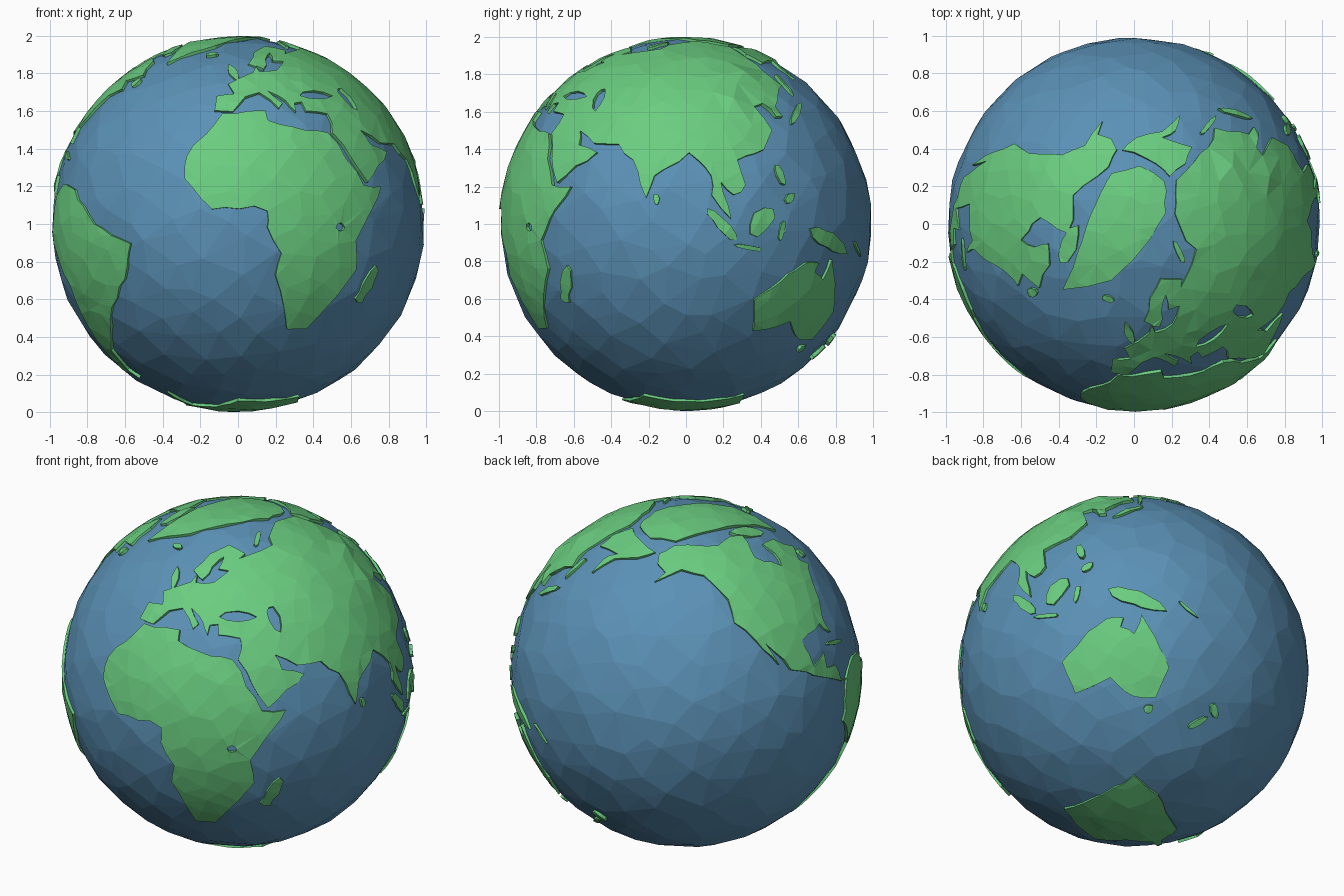
import bpy, bmesh, math, random
from mathutils import Vector
from mathutils.geometry import delaunay_2d_cdt

if "Cube" in bpy.data.objects:
    bpy.data.objects.remove(bpy.data.objects["Cube"])

random.seed(4)
OCEAN_R, LAND_R, ROOT_R = 0.989, 0.999, 0.955
CENTRE = Vector((0, 0, 1))


def material(name, rgb):
    m = bpy.data.materials.new(name)
    m.diffuse_color = (*rgb, 1)
    m.use_nodes = True
    m.node_tree.nodes["Principled BSDF"].inputs["Base Color"].default_value = m.diffuse_color
    return m


blue = material("ocean_blue", (0.105, 0.285, 0.47))
green = material("land_green", (0.145, 0.61, 0.215))


def noise(a):
    return Vector([random.uniform(-a, a) for _ in range(3)])


def scatter(n, jitter):
    """Evenly spread, jittered points on the unit sphere."""
    pts = []
    for i in range(n):
        z, a = 1 - (2 * i + 1) / n, i * 2.399963
        r = math.sqrt(1 - z * z)
        pts.append((Vector((r * math.cos(a), r * math.sin(a), z)) + noise(jitter)).normalized())
    return pts


def globe(flat):
    """lon, lat, lon, lat... to unit vectors (lon 0 faces -y)."""
    out = []
    for lon, lat in zip(flat[::2], flat[1::2]):
        a, b = math.radians(lon), math.radians(lat)
        out.append(Vector((math.cos(b) * math.sin(a), -math.cos(b) * math.cos(a), math.sin(b))))
    return out


def lozenge(lon, lat, half_len, half_wid, tilt):
    """Ragged oval outline for islands and inland seas, sizes in degrees."""
    c = globe([lon, lat])[0]
    east = Vector((0, 0, 1)).cross(c).normalized()
    north = c.cross(east)
    t, out = math.radians(tilt), []
    for i in range(8):
        a, k = i * math.tau / 8, random.uniform(0.8, 1.12)
        x = math.radians(half_len) * math.cos(a) * k
        y = math.radians(half_wid) * math.sin(a) * k
        out.append((c + east * (x * math.cos(t) - y * math.sin(t))
                    + north * (x * math.sin(t) + y * math.cos(t))).normalized())
    return out


def finish(name, bm, mat):
    for v in bm.verts:
        v.co += CENTRE
    me = bpy.data.meshes.new(name)
    bm.to_mesh(me)
    bm.free()
    me.materials.append(mat)
    bpy.context.collection.objects.link(bpy.data.objects.new(name, me))


def inside(p, loops):
    odd = False
    for loop in loops:
        for a, b in zip(loop, loop[1:] + loop[:1]):
            if (a.y > p.y) != (b.y > p.y) and p.x < a.x + (p.y - a.y) * (b.x - a.x) / (b.y - a.y):
                odd = not odd
    return odd


INNER = scatter(900, 0.035)


def height(v):
    lat, lon = math.degrees(math.asin(max(-1, min(1, v.z)))), math.degrees(math.atan2(v.x, -v.y))
    if 92 < lon < 125 and 36 < lat < 58:            # crumpled highlands
        return LAND_R + random.uniform(-0.002, 0.022)
    return LAND_R + random.uniform(-0.003, 0.003)


def land(name, outline, holes=()):
    """Faceted plate that follows the sphere, with cliff sides."""
    c = sum(outline, Vector()).normalized()
    u = c.orthogonal().normalized()
    w = c.cross(u)

    def flat(v):                                     # equal-area projection
        k = math.sqrt(2 / (1 + v.dot(c)))
        return Vector((v.dot(u) * k, v.dot(w) * k))

    def lift(q):                                     # and back to the sphere
        h = q.length_squared
        return c * (1 - h / 2) + (u * q.x + w * q.y) * math.sqrt(max(0, 1 - h / 4))

    pts, edges, loops = [], [], []
    for loop in (outline, *holes):
        dense = []
        for a, b in zip(loop, loop[1:] + loop[:1]):  # break long coasts into ragged steps
            n = max(1, math.ceil((a - b).length / 0.085))
            for i in range(n):
                p = a.lerp(b, i / n) + (noise(0.011) if i else Vector())
                dense.append(flat(p.normalized()))
        s, n = len(pts), len(dense)
        loops.append(dense)
        pts += dense
        edges += [(s + i, s + (i + 1) % n) for i in range(n)]
    coast = list(pts)
    for v in INNER:
        if v.dot(c) > -0.5:
            q = flat(v)
            if inside(q, loops) and min((q - p).length for p in coast) > 0.035:
                pts.append(q)
    vs, _, fs, *_ = delaunay_2d_cdt(pts, edges, [], 0, 1e-5)
    bm = bmesh.new()
    bv = []
    for q in vs:
        d = lift(q)
        bv.append(bm.verts.new(d * height(d)))
    for f in fs:
        if inside(sum((vs[i] for i in f), Vector((0, 0))) / len(f), loops):
            bm.faces.new([bv[i] for i in f])
    bmesh.ops.delete(bm, geom=[v for v in bm.verts if not v.link_faces], context='VERTS')
    top = list(bm.faces)
    rim = [e for e in bm.edges if e.is_boundary]
    for v in bmesh.ops.extrude_edge_only(bm, edges=rim)["geom"]:
        if isinstance(v, bmesh.types.BMVert):
            v.co = v.co.normalized() * ROOT_R
    bmesh.ops.recalc_face_normals(bm, faces=bm.faces)
    bm.normal_update()
    if sum(f.normal.dot(f.calc_center_median()) for f in top) < 0:
        bmesh.ops.reverse_faces(bm, faces=bm.faces)
    finish(name, bm, green)


# Ocean: irregular faceted ball
bm = bmesh.new()
for p in scatter(430, 0.05):
    bm.verts.new(p * (OCEAN_R + random.uniform(-0.002, 0.004)))
bmesh.ops.convex_hull(bm, input=bm.verts)
bmesh.ops.recalc_face_normals(bm, faces=bm.faces)
finish("ocean", bm, blue)

# Continents
land("africa", globe([
    -6, 36, -17, 21, -17, 14, -8, 4.5, 5, 5.5, 9, 4, 9, -1, 13.5, -9, 12, -16, 18.3, -34, 26, -34, 35, -22,
    40.5, -14, 39, -5, 51, 11.5, 43, 12, 33, 29, 20, 31, 11, 33.5, 10.5, 37]), [lozenge(33, -1, 1.5, 1.3, 0)])
land("eurasia", globe([
    -9, 37, -9, 43, -1.5, 44, -4.5, 48.3, 8, 54, 10, 57, 11, 54, 21, 55, 29, 60, 22, 60.5, 24, 65.5, 17.5, 61,
    14, 55.5, 6, 58.5, 12, 66, 26, 71, 41, 67, 36, 65, 68, 69, 72, 73, 104, 77, 136, 71, 136, 55, 140, 48,
    128, 39, 129, 35, 126, 35, 122, 40, 118, 39, 122, 30, 117, 23.5, 107, 20, 109, 12, 105, 9, 101, 13,
    104, 1.5, 98, 9, 98, 15, 91, 22.5, 80, 15, 77.5, 8, 72.5, 20, 66.5, 25.3, 57, 25.6, 49, 30, 51, 25,
    59, 22.5, 45, 12.8, 35, 29, 36, 36, 27, 37, 26.5, 40.5, 23, 40, 22.5, 36.6, 19.5, 41, 13, 45, 18, 40,
    16, 38, 9, 44.3, 3, 42.5, -2, 36.8]),
    [lozenge(35, 43.3, 5.5, 2, 0), lozenge(51, 42, 5, 2, 105)])
land("far_east", globe([
    139.5, 65, 143, 71.5, 160, 70, 189, 66.5, 178, 62.5, 163, 59, 157, 51, 156, 57, 162, 61, 143, 59.3]))
land("north_america", globe([
    -78, 8, -84, 10, -96, 15.8, -105.5, 20.5, -113, 31, -110, 23.5, -117, 33, -124, 40, -124, 48, -134, 58,
    -148, 60.5, -163, 55, -158, 59, -165, 62, -167, 66, -156, 70.5, -115, 69, -94, 71, -82, 69, -94, 60,
    -82, 52.5, -77, 57, -77, 62, -64, 60, -56, 52.5, -66, 49.5, -62, 45.7, -70, 43, -76, 36, -81, 31,
    -80.3, 25.5, -84, 30, -97, 28, -95, 18.5, -88, 21, -88.5, 16, -83.5, 15, -82, 9.5]))
land("south_america", globe([
    -77.5, 8.5, -72, 12, -62, 10.5, -50, 0, -35, -6, -39, -17, -48, -26, -58, -37, -65, -42, -69, -51, -66, -55,
    -74.5, -51, -73, -38, -70.3, -19, -81, -6, -80, 1]))
land("australia", globe([
    113.5, -24, 116, -35, 131, -31.5, 140, -38, 149, -38, 153, -28, 145, -15, 142.5, -11, 140, -17.5,
    135.5, -15, 136.5, -12, 131, -12, 122, -18]))
land("antarctica", globe([
    -58, -63.5, -62, -74, -30, -77, 0, -70, 55, -66.5, 140, -66, 168, -73, -160, -78, -105, -74.5, -70, -72]))

# Northern slab over the pole, outlined in top-view x, y
slab = [(-.12, .27), (.03, .31), (.16, .23), (.17, .06), (.03, -.15), (-.12, -.3), (-.38, -.35), (-.28, -.1),
        (-.18, .16)]
land("northern_slab", [Vector((x, y, math.sqrt(1 - x * x - y * y))) for x, y in slab])

# Islands: lon, lat, half length, half width, tilt
islands = {
    "madagascar": (46.8, -19, 7.2, 2.4, 70), "britain": (-2.5, 54, 4.4, 1.5, 110),
    "iceland": (-19, 65, 2.2, 1.2, 0), "baffin": (-72, 68.5, 6.5, 2.5, -45),
    "cuba": (-79.5, 21.5, 5, .8, -15), "newfoundland": (-56, 49, 2, 1.5, 60),
    "novaya": (58, 73.5, 4, 1, 60), "honshu": (137.5, 36.5, 6, 1.2, 40),
    "sakhalin": (143, 49, 5, .9, 90), "luzon": (121.5, 15.5, 3.5, 1.3, 110),
    "mindanao": (124.5, 8, 2.3, 1.4, 45), "borneo": (114, .8, 5.5, 3.2, 45),
    "sumatra": (101, 0, 7.5, 1.7, -47), "java": (110, -7.3, 4.6, .8, -10),
    "sulawesi": (121, -2, 3.5, 1, 80), "new_guinea": (141, -5.3, 10.5, 2.6, -22),
    "solomons": (158, -7.5, 4, .6, -35), "tasmania": (146.5, -42, 1.6, 1.5, 0),
    "north_isle": (175.8, -38.5, 3.2, 1.4, -50), "south_isle": (170.5, -43.8, 4, 1.1, 45),
    "sri_lanka": (80.8, 7.6, 1.8, 1, 100)}
for name, size in islands.items():
    land(name, lozenge(*size))
